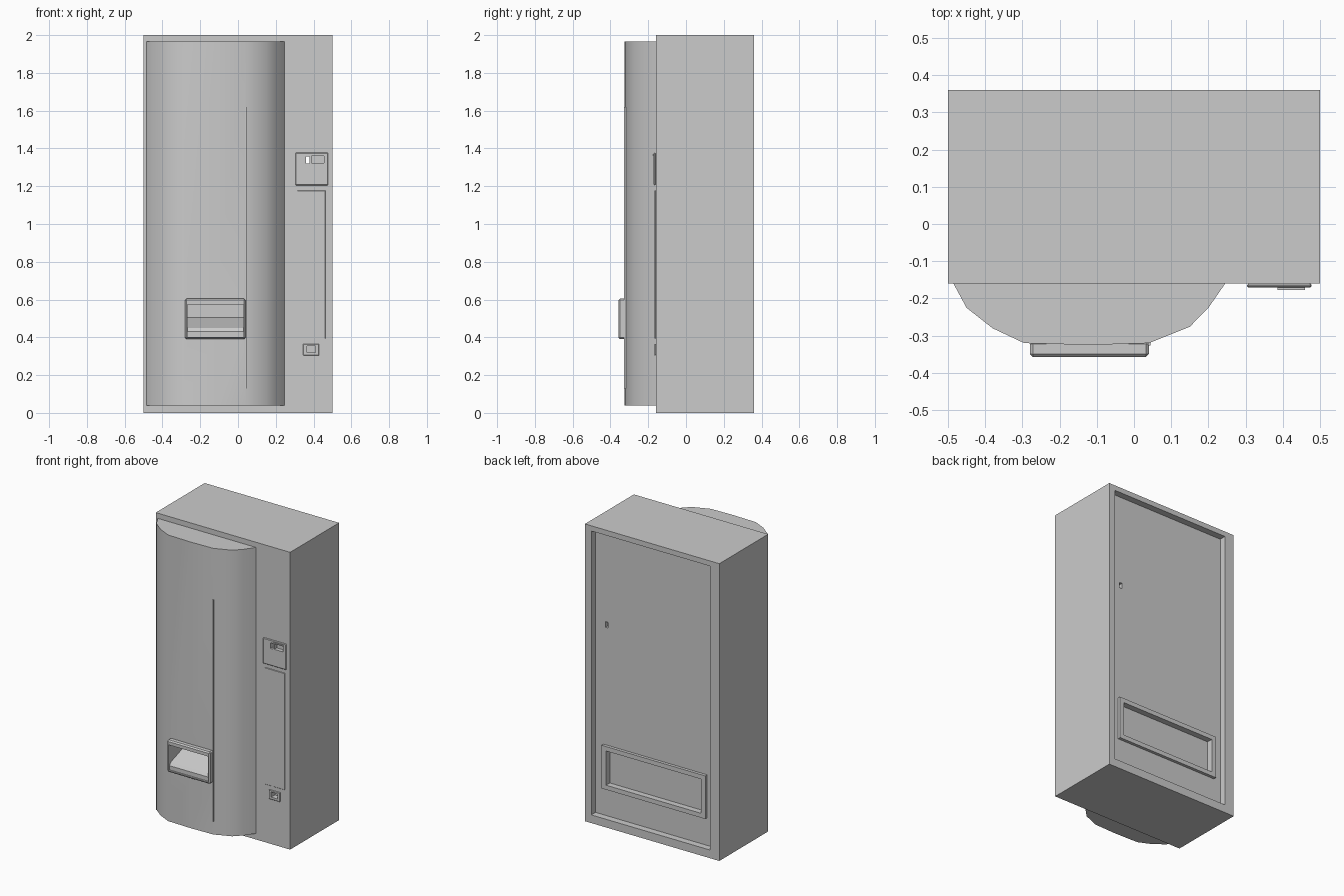
import bpy
import bmesh
import math

old = bpy.data.objects.get("Cube")
if old:
    bpy.data.objects.remove(old, do_unlink=True)

# Single body colour
grey = bpy.data.materials.new("light grey")
grey.use_nodes = True
colour = (0.6, 0.6, 0.6, 1)
grey.diffuse_color = colour
grey.node_tree.nodes["Principled BSDF"].inputs["Base Color"].default_value = colour


def finish(name, bm):
    bmesh.ops.recalc_face_normals(bm, faces=bm.faces)
    mesh = bpy.data.meshes.new(name)
    bm.to_mesh(mesh)
    bm.free()
    mesh.materials.append(grey)
    obj = bpy.data.objects.new(name, mesh)
    bpy.context.collection.objects.link(obj)
    return obj


def activate(obj):
    bpy.ops.object.select_all(action='DESELECT')
    obj.select_set(True)
    bpy.context.view_layer.objects.active = obj


def box(name, xs, ys, zs, bevel=0):
    bm = bmesh.new()
    bmesh.ops.create_cube(bm, size=1)
    for v in bm.verts:
        v.co = [r[0] if c < 0 else r[1] for c, r in zip(v.co, (xs, ys, zs))]
    if bevel:
        bmesh.ops.bevel(bm, geom=bm.edges[:], offset=bevel, segments=1, affect='EDGES')
    return finish(name, bm)


def prism(name, points, start, end):
    """Extrude a closed 3D outline by moving it from start to end."""
    bm = bmesh.new()
    face = bm.faces.new([bm.verts.new([p + s for p, s in zip(pt, start)]) for pt in points])
    ext = bmesh.ops.extrude_face_region(bm, geom=[face])
    verts = [g for g in ext["geom"] if isinstance(g, bmesh.types.BMVert)]
    bmesh.ops.translate(bm, verts=verts, vec=[e - s for s, e in zip(start, end)])
    return finish(name, bm)


def cut(targets, xs, ys, zs):
    cutter = box("cutter", xs, ys, zs)
    cutter.hide_render = True
    for obj in targets:
        mod = obj.modifiers.new("opening", 'BOOLEAN')
        mod.operation = 'DIFFERENCE'
        mod.solver = 'EXACT'
        mod.object = cutter
        activate(obj)
        bpy.ops.object.modifier_apply(modifier=mod.name)
    bpy.data.objects.remove(cutter, do_unlink=True)


FRONT, BACK = -0.16, 0.36
PANEL = BACK - 0.045

# Cabinet with recessed rear service door
cabinet = box("cabinet", (-0.5, 0.5), (FRONT, BACK), (0, 2))
cut([cabinet], (-0.43, 0.453), (PANEL, 0.5), (0.055, 1.965))

# Rounded front door
outline = [(-0.485, FRONT), (-0.45, -0.225), (-0.38, -0.28), (-0.295, -0.32),
           (-0.12, -0.325), (0.04, -0.32), (0.15, -0.276), (0.2, -0.225), (0.245, FRONT)]
door = prism("front_door", [(x, y, 0) for x, y in outline], (0, 0, 0.04), (0, 0, 1.965))
box("door_seam", (0.038, 0.044), (-0.327, -0.31), (0.13, 1.62))

# Delivery hatch: bevelled surround, opening and sloping tray
surround = box("hatch_surround", (-0.28, 0.04), (-0.357, -0.315), (0.39, 0.605), 0.008)
cut([door, surround], (-0.268, 0.028), (-0.4, -0.17), (0.402, 0.575))
tray = [(-0.345, 0.402), (-0.345, 0.43), (-0.33, 0.45), (-0.17, 0.505), (-0.17, 0.402)]
prism("hatch_tray", [(0, y, z) for y, z in tray], (-0.268, 0, 0), (0.028, 0, 0))

# Payment plates beside the door
coin_plate = box("coin_plate", (0.304, 0.477), (-0.171, FRONT), (1.205, 1.378), 0.004)
box("selection_panel", (0.314, 0.463), (-0.166, FRONT), (0.393, 1.178), 0.002)
return_plate = box("coin_return_plate", (0.345, 0.43), (-0.168, FRONT), (0.303, 0.366), 0.003)
cut([coin_plate, cabinet], (0.39, 0.455), (-0.2, -0.145), (1.322, 1.36))
cut([return_plate, cabinet], (0.365, 0.411), (-0.2, -0.13), (0.32, 0.354))
box("coin_slot_rim", (0.385, 0.46), (-0.177, -0.168), (1.362, 1.367))

# Narrow slot passing right through the cabinet
cut([coin_plate, cabinet], (0.36, 0.379), (-0.3, 0.5), (1.32, 1.358))

# Rear vent surround with recessed panel
vent = box("rear_vent_frame", (-0.378, 0.393), (PANEL - 0.005, PANEL + 0.02), (0.24, 0.53))
cut([vent, cabinet], (-0.345, 0.36), (PANEL - 0.02, 0.5), (0.27, 0.5))

# Smooth curve on the door, crisp edges elsewhere
activate(door)
bpy.ops.object.shade_smooth_by_angle(angle=math.radians(30))
